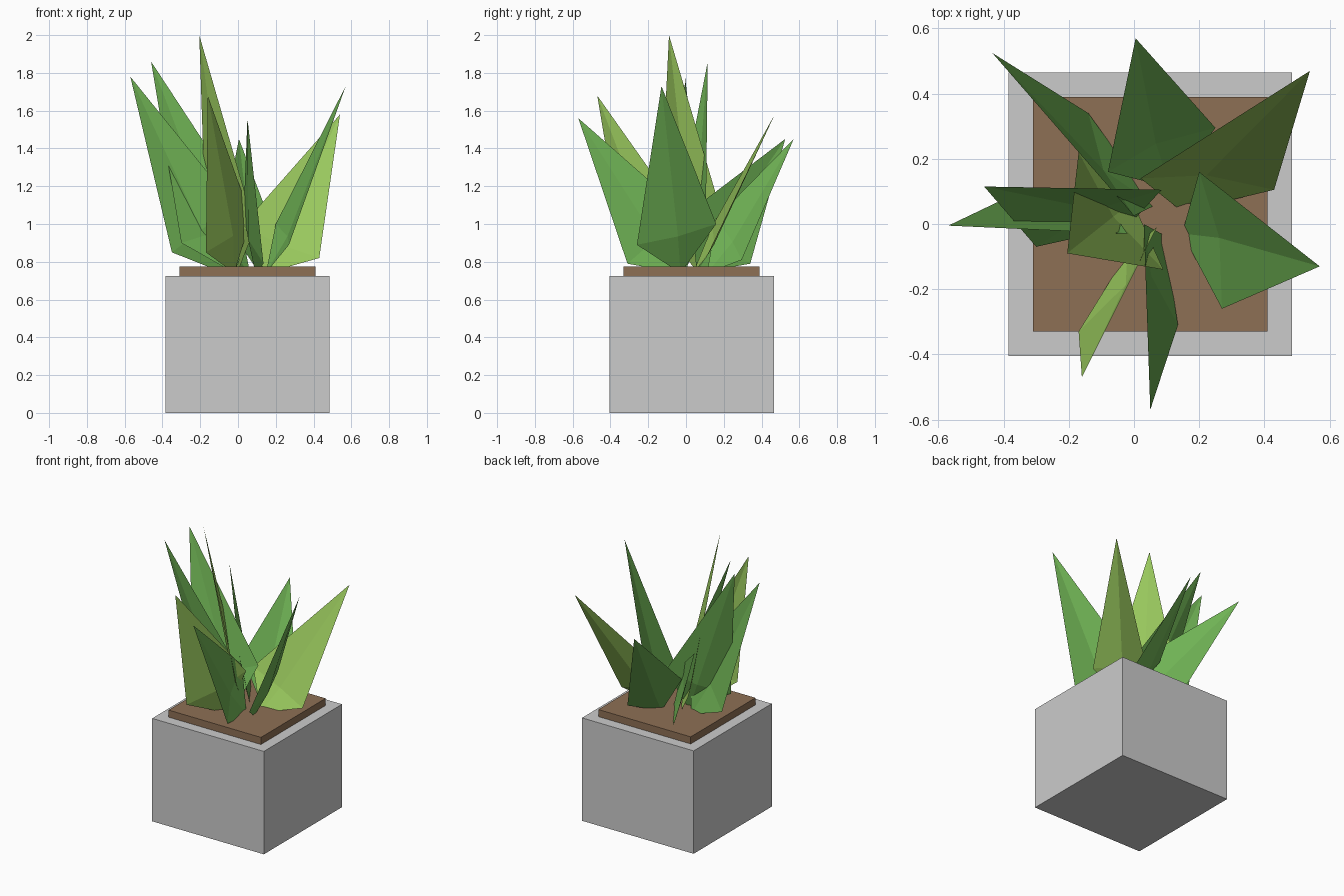
import bpy, bmesh
from mathutils import Vector

if "Cube" in bpy.data.objects:
    bpy.data.objects.remove(bpy.data.objects["Cube"])


def material(name, rgb):
    m = bpy.data.materials.new(name)
    m.diffuse_color = (*rgb, 1)
    m.use_nodes = True
    m.node_tree.nodes["Principled BSDF"].inputs["Base Color"].default_value = m.diffuse_color
    return m


def box(name, lo, hi, mat=None):
    lo, hi = Vector(lo), Vector(hi)
    bpy.ops.mesh.primitive_cube_add(size=1, location=(lo + hi) / 2)
    o = bpy.context.object
    o.name = name
    o.scale = hi - lo
    bpy.ops.object.transform_apply(location=False, rotation=False, scale=True)
    if mat:
        o.data.materials.append(mat)


def leaf(name, tip, low, high, mat, fold=0.03):
    """Kite-shaped blade with a shallow crease; its root is buried in the soil."""
    tip, low, high = Vector(tip), Vector(low), Vector(high)
    mid = (low + high) / 2
    root = mid - (tip - mid) * ((mid.z - 0.74) / (tip.z - mid.z))
    n = (high - low).cross(tip - mid).normalized()
    if n.z > 0:
        n = -n
    spine = mid + n * fold
    bm = bmesh.new()
    r, a, s, b, t = [bm.verts.new(p) for p in (root, low, spine, high, tip)]
    for f in ((r, a, s), (r, s, b), (a, t, s), (s, t, b)):
        bm.faces.new(f)
    me = bpy.data.meshes.new(name)
    bm.normal_update()
    bm.to_mesh(me)
    bm.free()
    me.materials.append(mat)
    bpy.context.collection.objects.link(bpy.data.objects.new(name, me))


soil_brown = material("soil_brown", (0.27, 0.16, 0.09))
green = material("leaf_green", (0.16, 0.45, 0.09))
lime = material("leaf_lime", (0.32, 0.58, 0.11))

# Square planter and soil slab
box("planter", (-0.385, -0.405, 0), (0.485, 0.465, 0.725))
box("soil", (-0.31, -0.33, 0.715), (0.41, 0.39, 0.775), soil_brown)

# Leaves: tip, lower side corner, upper side corner
leaves = [
    ((0.57, -0.13, 1.73), (0.27, -0.26, 0.89), (0.20, 0.16, 1.00), green),
    ((0.54, 0.47, 1.58), (0.43, 0.105, 0.82), (0.02, 0.14, 0.99), lime),
    ((0.005, 0.57, 1.45), (0.25, 0.295, 0.81), (-0.08, 0.16, 1.03), green),
    ((-0.435, 0.525, 1.45), (-0.14, 0.34, 0.79), (0.0, 0.025, 1.07), green),
    ((-0.57, -0.005, 1.78), (-0.35, 0.10, 0.85), (-0.02, -0.03, 1.10), green),
    ((-0.46, 0.115, 1.86), (-0.30, -0.07, 0.90), (0.085, 0.105, 1.03), green),
    ((-0.205, -0.09, 2.00), (-0.17, 0.22, 0.95), (0.09, -0.14, 0.98), lime),
    ((-0.16, -0.47, 1.68), (-0.17, -0.33, 0.85), (0.07, -0.01, 1.03), lime),
    ((0.05, -0.57, 1.56), (0.135, -0.31, 0.79), (0.03, 0.0, 1.06), green),
]
for i, args in enumerate(leaves, 1):
    leaf(f"leaf_{i}", *args)
